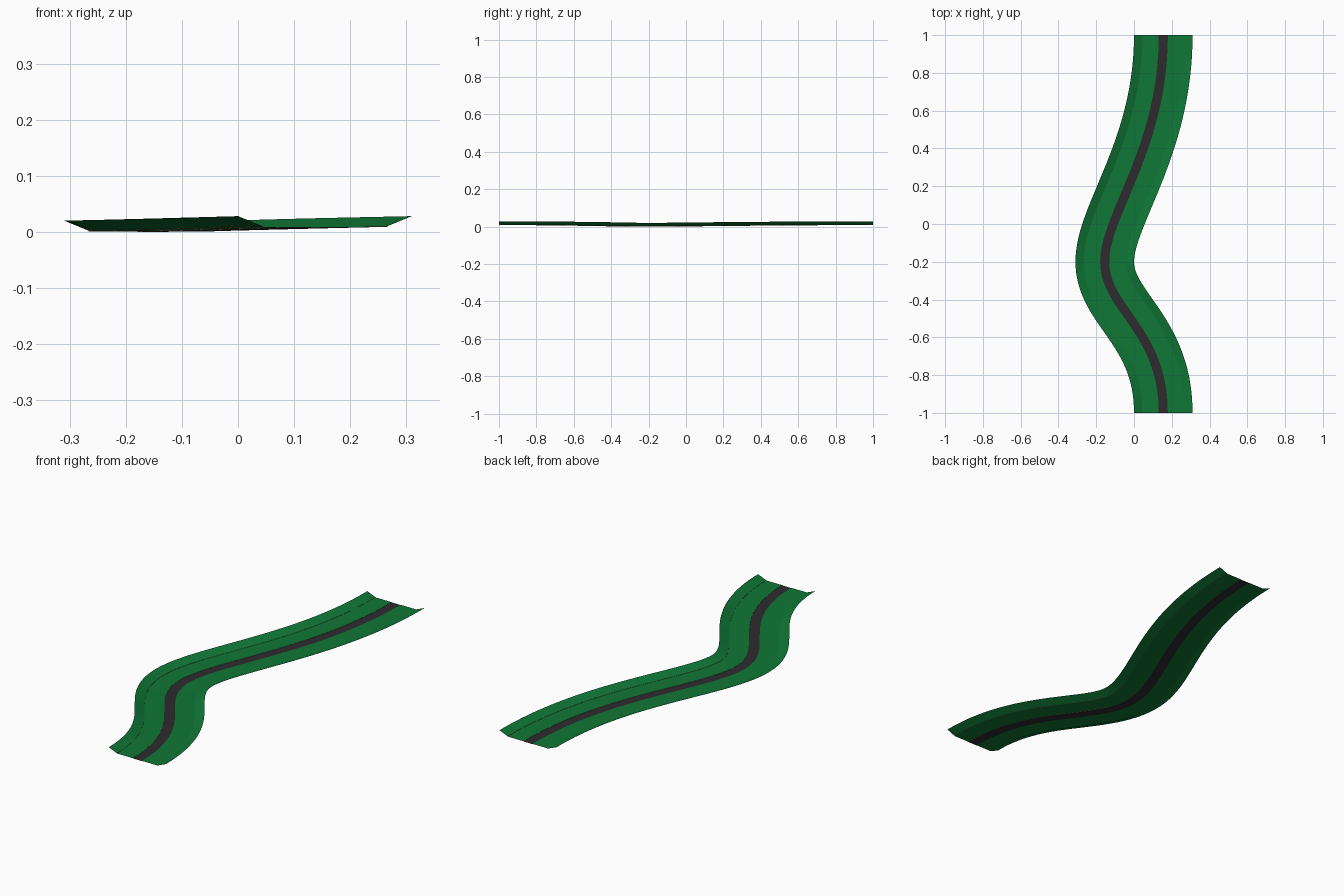
import bpy, bmesh, math
from mathutils import Vector
from mathutils.geometry import interpolate_bezier

if "Cube" in bpy.data.objects:
    bpy.data.objects.remove(bpy.data.objects["Cube"])


def material(name, rgb):
    m = bpy.data.materials.new(name)
    m.diffuse_color = (*rgb, 1)
    m.use_nodes = True
    m.node_tree.nodes["Principled BSDF"].inputs["Base Color"].default_value = m.diffuse_color
    return m


mats = [material("grass green", (0.005, 0.185, 0.037)),
        material("dark asphalt", (0.027, 0.024, 0.028)),
        material("tan edging", (0.35, 0.18, 0.09))]

# Winding centre line: three knots whose handles run along y
X = 0.155
far, bend, near = Vector((X, 1, 0)), Vector((-X, -0.2, 0)), Vector((X, -1, 0))


def along(d):
    return Vector((0, d, 0))


path = interpolate_bezier(far, far - along(0.60), bend + along(0.25), bend, 49)
path += interpolate_bezier(bend, bend - along(0.25), near + along(0.44), near, 41)[1:]

# Cross-section (offset, height): banks, verges, tiny edging steps, centre stripe
half = [(0.155, 0.020), (0.111, 0.002), (0.111, 0.001), (0.024, 0.001), (0.024, 0.0)]
profile = [(-o, z) for o, z in half] + half[::-1]
strip_mats = [0, 2, 0, 2, 1, 2, 0, 2, 0]

bm = bmesh.new()
rows = []
for i, p in enumerate(path):
    t = path[min(i + 1, len(path) - 1)] - path[max(i - 1, 0)]
    if i in (0, len(path) - 1):
        t = Vector((0, -1, 0))
    t.normalize()
    side = Vector((-t.y, t.x, 0))
    lift = 0.008 * (p.x + X) / (2 * X)      # ends sit a little above the bend
    rows.append([bm.verts.new(p + side * o + Vector((0, 0, z + lift)))
                 for o, z in profile])

for a, b in zip(rows, rows[1:]):
    for j, m in enumerate(strip_mats):
        f = bm.faces.new((a[j], b[j], b[j + 1], a[j + 1]))
        f.material_index = m
        f.smooth = True

# Keep the lengthwise folds crisp and the surface facing up
bm.normal_update()
if sum(f.normal.z for f in bm.faces) < 0:
    bmesh.ops.reverse_faces(bm, faces=bm.faces[:])
for e in bm.edges:
    if len(e.link_faces) == 2 and e.calc_face_angle(0) > math.radians(15):
        e.smooth = False

mesh = bpy.data.meshes.new("winding_path")
bm.to_mesh(mesh)
bm.free()
for m in mats:
    mesh.materials.append(m)
bpy.context.collection.objects.link(bpy.data.objects.new("winding_path", mesh))
